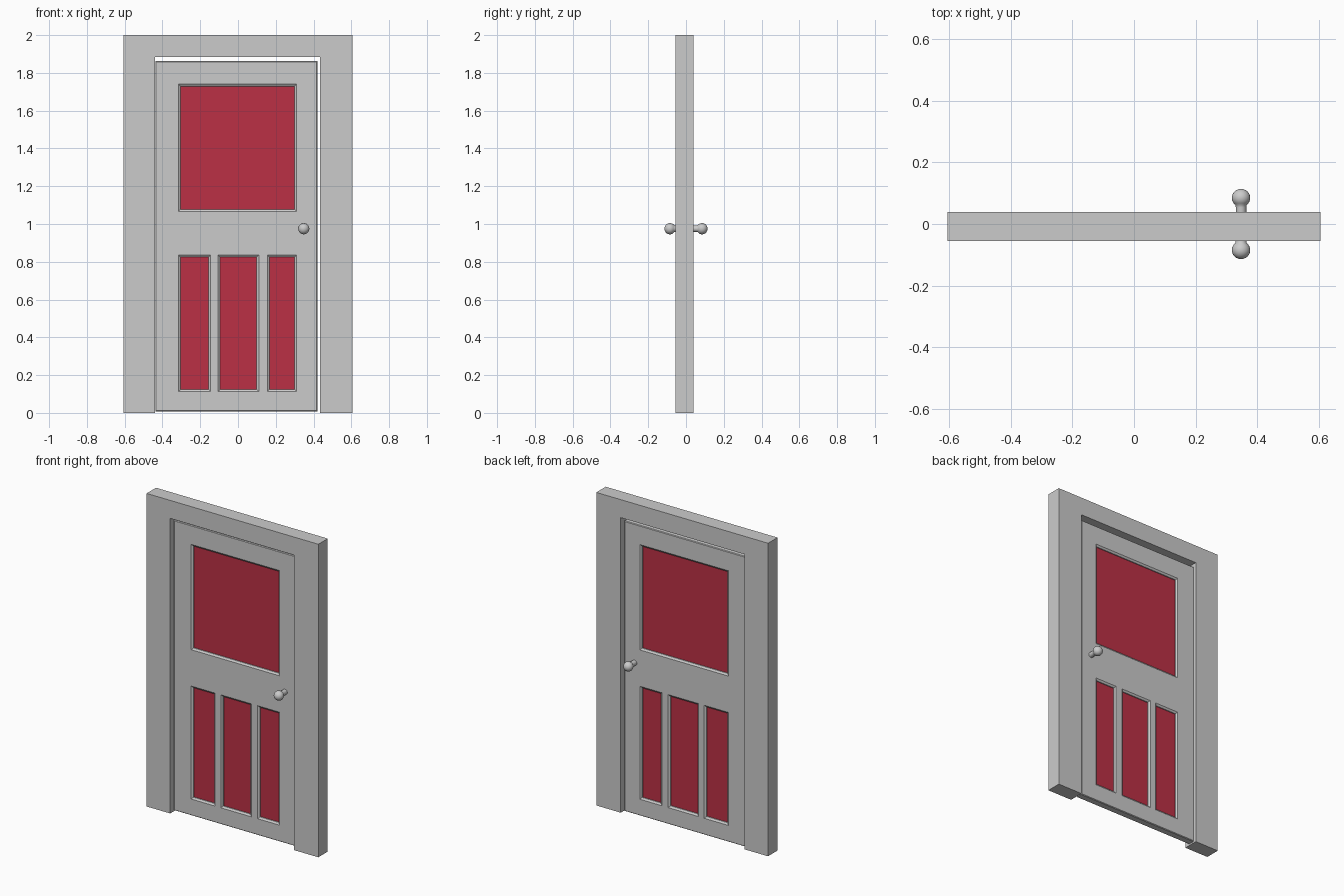
import bpy, bmesh
from math import sin, cos, pi, radians

if "Cube" in bpy.data.objects:
    bpy.data.objects.remove(bpy.data.objects["Cube"])

red = bpy.data.materials.new("red_panel")
red.diffuse_color = (0.5, 0.03, 0.06, 1)
red.use_nodes = True
red.node_tree.nodes["Principled BSDF"].inputs["Base Color"].default_value = red.diffuse_color


def finish(name, bm, mat=None, smooth=False):
    bmesh.ops.remove_doubles(bm, verts=bm.verts, dist=1e-5)
    bmesh.ops.recalc_face_normals(bm, faces=bm.faces)
    me = bpy.data.meshes.new(name)
    bm.to_mesh(me)
    bm.free()
    ob = bpy.data.objects.new(name, me)
    bpy.context.collection.objects.link(ob)
    if mat:
        me.materials.append(mat)
    if smooth:
        bpy.ops.object.select_all(action='DESELECT')
        ob.select_set(True)
        bpy.context.view_layer.objects.active = ob
        bpy.ops.object.shade_smooth_by_angle(angle=radians(40))
    return ob


def rect(x0, x1, z0, z1, y, inset=0.0):
    return [(x0 + inset, y, z0 + inset), (x1 - inset, y, z0 + inset),
            (x1 - inset, y, z1 - inset), (x0 + inset, y, z1 - inset)]


def face(bm, pts):
    return bm.faces.new([bm.verts.new(p) for p in pts])


def ring(bm, a, b):
    for i in range(4):
        j = (i + 1) % 4
        face(bm, [a[i], a[j], b[j], b[i]])


# Door frame: upside-down U profile pushed through the wall depth
bm = bmesh.new()
outline = [(-.607, 0), (-.607, 2), (.607, 2), (.607, 0),
           (.434, 0), (.434, 1.885), (-.44, 1.885), (-.44, 0)]
f = face(bm, [(x, -.056, z) for x, z in outline])
res = bmesh.ops.extrude_face_region(bm, geom=[f])
bmesh.ops.translate(bm, vec=(0, .095, 0),
                    verts=[v for v in res["geom"] if isinstance(v, bmesh.types.BMVert)])
finish("door_frame", bm)

# Door leaf: grid of faces on both sides, with mouldings sloping into the panels
T, C, D = .023, .004, .009          # half thickness, edge chamfer, panel depth
X0, X1, Z0, Z1 = -.438, .42, .008, 1.862
xs = [X0 + C, -.315, -.145, -.105, .11, .155, .31, X1 - C]
zs = [Z0 + C, .113, .835, 1.067, 1.74, Z1 - C]
panels = [(-.315, .31, 1.067, 1.74), (-.315, -.145, .113, .835),
          (-.105, .11, .113, .835), (.155, .31, .113, .835)]
bm = bmesh.new()
for s in (-1, 1):
    for i in range(len(xs) - 1):
        for k in range(len(zs) - 1):
            cx, cz = (xs[i] + xs[i + 1]) / 2, (zs[k] + zs[k + 1]) / 2
            if not any(a < cx < b and c < cz < d for a, b, c, d in panels):
                face(bm, rect(xs[i], xs[i + 1], zs[k], zs[k + 1], s * T))
    for p in panels:
        ring(bm, rect(*p, s * T), rect(*p, s * (T - .008), .011))
        ring(bm, rect(*p, s * (T - .008), .011), rect(*p, s * D, .011))
    edge = (X0, X1, Z0, Z1)
    ring(bm, rect(*edge, s * T, C), rect(*edge, s * (T - C)))
ring(bm, rect(*edge, -(T - C)), rect(*edge, T - C))
finish("door_leaf", bm)

# Red panels set into the openings
for name, p in zip(("upper_panel", "lower_panel_left", "lower_panel_middle",
                    "lower_panel_right"), panels):
    bm = bmesh.new()
    a, b = rect(*p, -D, .011), rect(*p, D, .011)
    face(bm, a)
    face(bm, b)
    ring(bm, a, b)
    finish(name, bm, red)

# Knobs: turned neck and ball, one on each side
profile = [(.017, T - .003), (.017, .054)]
profile += [(.03 * sin(t), .085 - .029 * cos(t))
            for t in [.65 + (pi - .65) * i / 9 for i in range(10)]]
for name, s in (("front_knob", -1), ("back_knob", 1)):
    bm = bmesh.new()
    vs = [bm.verts.new((r, s * y, 0)) for r, y in profile]
    es = [bm.edges.new(e) for e in zip(vs, vs[1:])]
    bmesh.ops.spin(bm, geom=vs + es, cent=(0, 0, 0), axis=(0, 1, 0),
                   angle=2 * pi, steps=20, use_merge=False)
    ob = finish(name, bm, smooth=True)
    ob.location = (.348, 0, .975)
